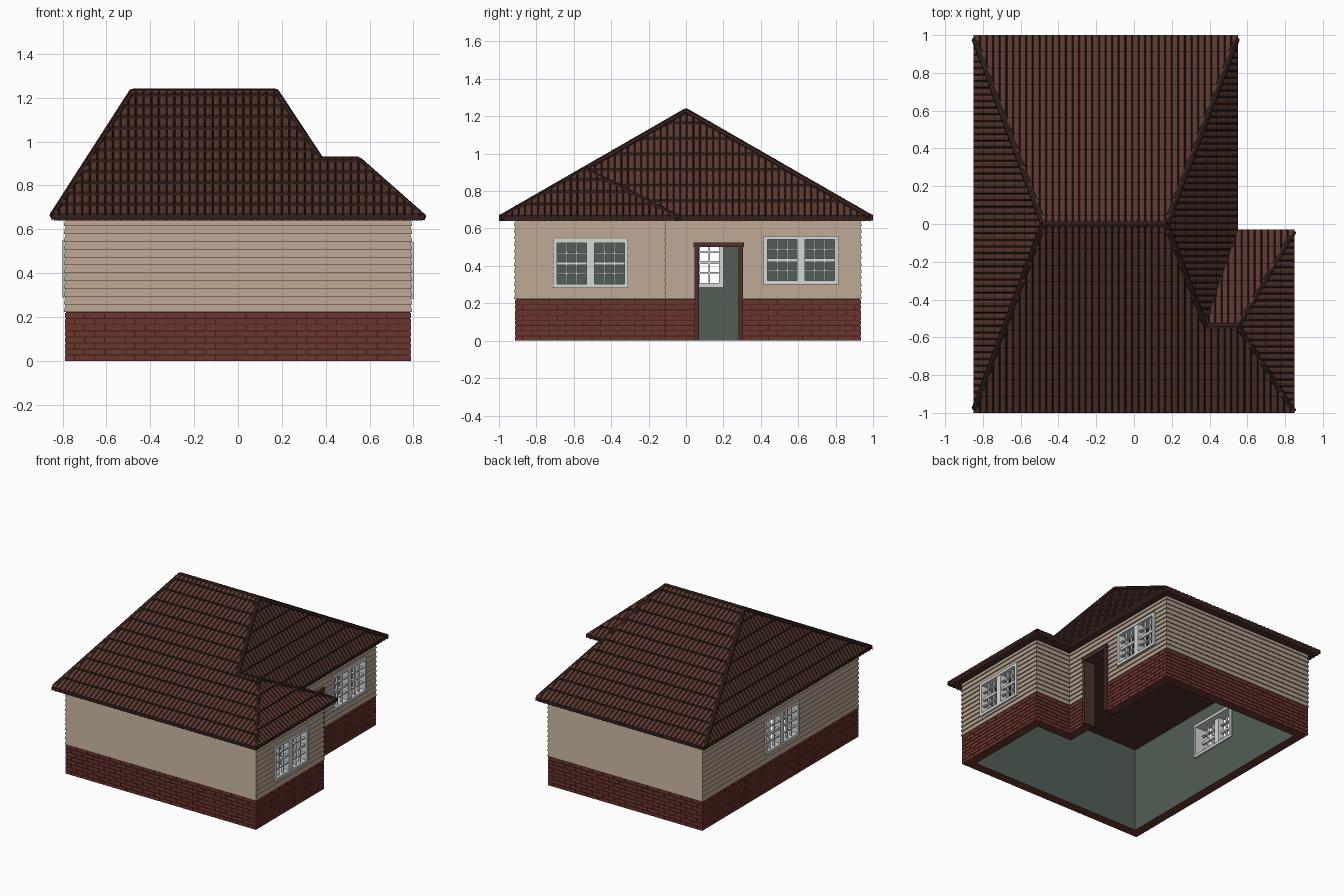
import bpy, bmesh, math
from mathutils import Vector, Matrix

if "Cube" in bpy.data.objects:
    bpy.data.objects.remove(bpy.data.objects["Cube"])


def material(name, r, g, b):
    m = bpy.data.materials.new(name)
    lin = [((c / 255 + 0.055) / 1.055) ** 2.4 for c in (r, g, b)]
    m.diffuse_color = (*lin, 1)
    m.use_nodes = True
    m.node_tree.nodes["Principled BSDF"].inputs["Base Color"].default_value = m.diffuse_color
    return m


TILE = material("roof tile brown", 90, 56, 47)
DARK = material("dark roof trim", 52, 33, 29)
SIDING = material("beige siding", 178, 158, 140)
BRICK = material("red brick", 108, 53, 45)
MORTAR = material("dark mortar", 56, 30, 27)
GREEN = material("green grey interior", 82, 94, 86)
WHITE = material("window white", 214, 216, 215)
WOOD = material("door frame brown", 78, 48, 41)


def make(name, bm, mats):
    me = bpy.data.meshes.new(name)
    bm.to_mesh(me)
    bm.free()
    for m in mats:
        me.materials.append(m)
    ob = bpy.data.objects.new(name, me)
    bpy.context.collection.objects.link(ob)
    return ob


def box(bm, lo, hi):
    """Axis-aligned box between two corners given in any order."""
    lo, hi = Vector(lo), Vector(hi)
    size = [abs(a - b) for a, b in zip(lo, hi)]
    bmesh.ops.create_cube(bm, size=1, matrix=Matrix.Translation((lo + hi) / 2) @ Matrix.Diagonal((*size, 1)))


def sweep(bm, rings, mat_of, closed_u=False):
    """Skin a list of point rows with quads."""
    rows = [[bm.verts.new(p) for p in r] for r in rings]
    n = len(rows[0])
    for j in range(len(rows) - 1):
        for i in range(n if closed_u else n - 1):
            k = (i + 1) % n
            f = bm.faces.new((rows[j][i], rows[j][k], rows[j + 1][k], rows[j + 1][i]))
            f.material_index = mat_of(i, j)
    return rows


# ---- walls: one stepped profile swept round the L-shaped footprint
FOOT = [Vector(p) for p in ((-.79, -.915), (.79, -.915), (.79, -.11), (.49, -.11), (.49, .935), (-.79, .935))]
BRICK_TOP, WALL_TOP, BOARDS, THICK = .222, .65, 12, .07


def outward(i):
    d = (FOOT[(i + 1) % 6] - FOOT[i % 6]).normalized()
    return Vector((d.y, -d.x))


def ring(off, z):
    return [(*(FOOT[i] + off * (outward(i - 1 + 6) + outward(i))), z) for i in range(6)]


profile = [(-.006, 0, 0), (-.006, BRICK_TOP, 1)]
step = (WALL_TOP - BRICK_TOP) / BOARDS
for k in range(BOARDS):
    z = BRICK_TOP + k * step
    profile += [(.005, z, 1), (-.003, z + step, 1)]
profile += [(-THICK, WALL_TOP, 2), (-THICK, 0, 3)]
bm = bmesh.new()
rows = sweep(bm, [ring(o, z) for o, z, _ in profile], lambda i, j: profile[j][2], True)
for i in range(6):  # underside of the wall
    k = (i + 1) % 6
    f = bm.faces.new((rows[-1][i], rows[-1][k], rows[0][k], rows[0][i]))
    f.material_index = 3
walls = make("walls", bm, [MORTAR, SIDING, GREEN, BRICK])

# ---- brick base: staggered rows, split at the doorway
DOOR = (.045, .305, .525)
spans = [(FOOT[i], FOOT[(i + 1) % 6], outward(i)) for i in range(6) if i != 3]
spans += [(FOOT[3], Vector((.49, DOOR[0])), outward(3)), (Vector((.49, DOOR[1])), FOOT[4], outward(3))]
bm = bmesh.new()
ROWS, LENGTH, GAP = 8, .092, .004
h = BRICK_TOP / ROWS
for p, q, n in spans:
    d = (q - p).normalized()
    total = (q - p).length
    for r in range(ROWS):
        a = 0
        b = LENGTH if r % 2 else LENGTH / 2
        while a < total - .005:
            b = min(b, total)
            end = b if b == total else b - GAP
            box(bm, (*(p + d * a - n * .02), r * h), (*(p + d * end), (r + 1) * h - GAP))
            a, b = b, b + LENGTH
make("brick_base", bm, [BRICK])

# ---- windows: casing, two sashes, glazing bars
W, H = .40, .26
WINDOWS = [("front_wing_window", .79, -.51, .283, 1), ("entry_side_window", .49, .615, .301, 1),
           ("left_side_window", -.79, -.003, .288, -1)]
cut = bmesh.new()
for name, x, yc, z, s in WINDOWS:
    bm = bmesh.new()
    y0, y1, z1 = yc - W / 2, yc + W / 2, z + H
    xo, xi = x + s * .012, x - s * (THICK + .008)
    e = .02
    box(bm, (xi, y0, z), (xo, y0 + e, z1))
    box(bm, (xi, y1 - e, z), (xo, y1, z1))
    box(bm, (xi, y0 + e, z), (xo, y1 - e, z + e))
    box(bm, (xi, y0 + e, z1 - e), (xo, y1 - e, z1))
    box(bm, (x - s * .04, yc - .022, z + e), (x + s * .008, yc + .022, z1 - e))
    bo, bi = x - s * .002, x - s * .02
    for a, b in ((y0 + e, yc - .022), (yc + .022, y1 - e)):
        for t in (1 / 3, 2 / 3):
            y = a + (b - a) * t
            box(bm, (bi, y - .004, z + e), (bo, y + .004, z1 - e))
        for t, w in ((.25, .004), (.5, .009), (.75, .004)):
            c = z + e + (H - 2 * e) * t
            box(bm, (bi - s * .001, a, c - w), (bo + s * .001, b, c + w))
    make(name, bm, [WHITE])
    box(cut, (x - .12, y0 + .005, z + .005), (x + .12, y1 - .005, z1 - .005))

# ---- open doorway with frame
bm = bmesh.new()
a, b, t = DOOR
for lo, hi in ((a, a + .025), (b - .025, b)):
    box(bm, (.41, lo, 0), (.505, hi, t - .025))
box(bm, (.41, a - .004, t - .025), (.508, b + .004, t))
make("door_frame", bm, [WOOD])
box(cut, (.37, a + .004, -.1), (.61, b - .004, t - .004))

cutter = make("opening_cutter", cut, [])
cutter.hide_render = True
cutter.display_type = 'WIRE'
mod = walls.modifiers.new("openings", 'BOOLEAN')
mod.operation, mod.solver, mod.object = 'DIFFERENCE', 'EXACT', cutter

# ---- roof slopes: stepped rows of ribbed tiles clipped to a plan polygon
EAVE, RISE = .65, .575
WR = RISE * .46  # wing ridge rise
COL, ROW = .035, .1
RIB = ((0, 0), (.12, .007), (.5, .010), (.88, .007))


def slope(name, poly, run, rise):
    poly = [Vector(p) for p in poly]
    p0 = poly[0]
    u = (poly[1] - p0).normalized()
    n = Vector((-u.y, u.x))
    along = [(p - p0).dot(u) for p in poly]
    c0, c1 = math.floor(min(along) / COL - .001), math.ceil(max(along) / COL + .001)
    across = [((c + t) * COL, hh) for c in range(c0, c1) for t, hh in RIB] + [(c1 * COL, 0)]
    flat = ROW * run / math.hypot(run, rise)
    levels = [(0, -.012)]
    for k in range(math.ceil(run / flat)):
        levels += [(k * flat, .012), ((k + 1) * flat, 0)]
    grid = [[(*(p0 + u * x + n * y), EAVE + y * rise / run + lift + hh) for x, hh in across] for y, lift in levels]
    bm = bmesh.new()
    sweep(bm, grid, lambda i, j: 1 if j % 2 == 0 or i % 4 in (0, 3) else 0)
    for i in range(1, len(poly)):
        d = poly[(i + 1) % len(poly)] - poly[i]
        bmesh.ops.bisect_plane(bm, geom=bm.verts[:] + bm.edges[:] + bm.faces[:], plane_co=(*poly[i], 0),
                               plane_no=(d.y, -d.x, 0), clear_outer=True)
    make(name, bm, [TILE, DARK])


L, R, WX, M, V = -.85, .55, .85, (.375, -.54), (.55, -.03)
RL, RR, WE = (-.48, 0), (.17, 0), (.55, -.54)
slope("front_roof", [(L, -1), (R, -1), RR, RL], 1, RISE)
slope("wing_front_roof", [(R, -1), (WX, -1), WE, M], .46, WR)
slope("back_roof", [(R, 1), (L, 1), RL, RR], 1, RISE)
slope("left_hip_roof", [(L, 1), (L, -1), RL], .37, RISE)
slope("right_hip_roof", [V, (R, 1), RR, M], .38, RISE)
slope("wing_hip_roof", [(WX, -1), (WX, -.03), WE], .30, WR)
slope("wing_back_roof", [(WX, -.03), V, M, WE], .51, WR)

# ---- ridge, hip and valley caps
bm = bmesh.new()
main, wing = EAVE + RISE, EAVE + WR
for p, zp, q, zq, r in (
        (RL, main, RR, main, .018), ((L, -1), EAVE, RL, main, .018), ((L, 1), EAVE, RL, main, .018),
        ((R, 1), EAVE, RR, main, .018), (M, wing, RR, main, .018), (M, wing, WE, wing, .018),
        ((WX, -1), EAVE, WE, wing, .016), ((WX, -.03), EAVE, WE, wing, .016), (V, EAVE, M, wing, .012)):
    a, b = Vector((*p, zp)), Vector((*q, zq))
    if zp == EAVE:  # keep cap ends inside the eave
        a = a.lerp(b, .02)
    rot = (b - a).to_track_quat('Z', 'Y').to_matrix().to_4x4()
    bmesh.ops.create_cone(bm, cap_ends=True, segments=8, radius1=r, radius2=r, depth=(b - a).length,
                          matrix=Matrix.Translation((a + b) / 2) @ rot)
make("ridge_caps", bm, [DARK])

# ---- ceiling and soffit plate under the eaves
bm = bmesh.new()
e = .008
outline = [(L + e, -1 + e), (WX - e, -1 + e), (WX - e, -.03 - e), (R - e, -.03 - e), (R - e, 1 - e), (L + e, 1 - e)]
f = bm.faces.new([bm.verts.new((x, y, .64)) for x, y in outline])
ext = bmesh.ops.extrude_face_region(bm, geom=[f])
bmesh.ops.translate(bm, vec=(0, 0, .012), verts=[v for v in ext["geom"] if isinstance(v, bmesh.types.BMVert)])
bmesh.ops.recalc_face_normals(bm, faces=bm.faces[:])
make("ceiling_and_soffit", bm, [WOOD])
